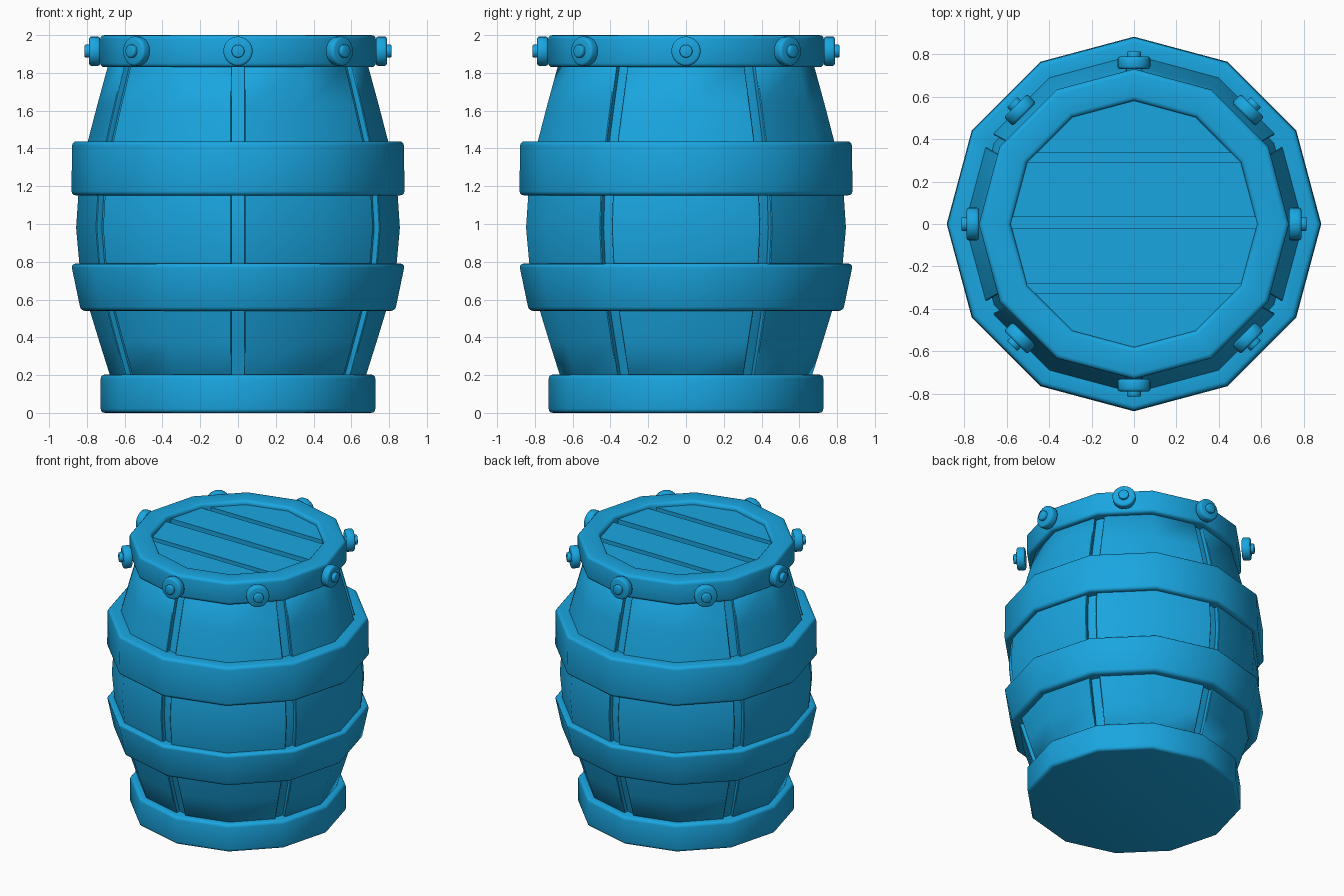
import bpy, bmesh
from math import sin, cos, pi, radians
from mathutils import Vector, Matrix

if "Cube" in bpy.data.objects:
    bpy.data.objects.remove(bpy.data.objects["Cube"])

SIDES = 12


def finish(name, bm, bevel=0.0, segments=3, sharp=40):
    bmesh.ops.recalc_face_normals(bm, faces=bm.faces[:])
    if bevel:
        edges = [e for e in bm.edges if len(e.link_faces) == 2
                 and e.calc_face_angle() > radians(50)]
        bmesh.ops.bevel(bm, geom=edges, offset=bevel, segments=segments,
                        profile=0.5, affect='EDGES')
    for f in bm.faces:
        f.smooth = True
    me = bpy.data.meshes.new(name)
    bm.to_mesh(me)
    bm.free()
    me.set_sharp_from_angle(angle=radians(sharp))
    ob = bpy.data.objects.new(name, me)
    bpy.context.collection.objects.link(ob)
    return ob


def lathe(name, profile, closed=True, bevel=0.0):
    """Twelve-sided turning of (radius, z) points; open profiles get end caps."""
    bm = bmesh.new()
    rings = [[bm.verts.new((r * cos(2 * pi * i / SIDES), r * sin(2 * pi * i / SIDES), z))
              for i in range(SIDES)] for r, z in profile]
    pairs = list(zip(rings, rings[1:]))
    if closed:
        pairs.append((rings[-1], rings[0]))
    else:
        bm.faces.new(rings[0])
        bm.faces.new(rings[-1])
    for a, b in pairs:
        for i in range(SIDES):
            j = (i + 1) % SIDES
            bm.faces.new((a[i], a[j], b[j], b[i]))
    return finish(name, bm, bevel)


def on_ring(r, degrees, z=0):
    return Vector((r * cos(radians(degrees)), r * sin(radians(degrees)), z))


# bulging side profile shared by core and staves
SIDE = [(0.675, 0.19), (0.735, 0.38), (0.79, 0.56), (0.84, 0.79), (0.857, 0.98),
        (0.845, 1.16), (0.797, 1.43), (0.745, 1.63), (0.685, 1.85)]

# core seen at the bottom of the gaps
lathe("barrel_core", [(r - 0.035, z) for r, z in SIDE], closed=False)

# six staves, two facets each
GAP = 0.035
for k in range(6):
    c = 60 * k
    bm = bmesh.new()
    rows = []
    for r, z in SIDE:
        row = []
        for depth in (0, 0.06):
            mid = on_ring(r - depth, c, z)
            pts = [mid]
            for s in (-1, 1):
                end = on_ring(r - depth, c + 30 * s, z)
                pts.append(end + (mid - end).normalized() * GAP)
            row.append([bm.verts.new(p) for p in (pts[1], pts[0], pts[2])])
        rows.append(row[0] + row[1][::-1])
    for a, b in zip(rows, rows[1:]):
        for i in range(6):
            j = (i + 1) % 6
            bm.faces.new((a[i], a[j], b[j], b[i]))
    bm.faces.new(rows[0])
    bm.faces.new(rows[-1])
    finish(f"stave_{k + 1}", bm, bevel=0.005, segments=1)

# base, hoops and top rim
lathe("base", [(0.727, 0.0), (0.727, 0.203)], closed=False, bevel=0.022)
lathe("lower_hoop", [(0.832, 0.54), (0.884, 0.79), (0.76, 0.79), (0.74, 0.54)], bevel=0.022)
lathe("upper_hoop", [(0.882, 1.152), (0.878, 1.438), (0.74, 1.438), (0.76, 1.152)], bevel=0.022)
lathe("top_rim", [(0.73, 1.83), (0.73, 2.0), (0.58, 2.0), (0.58, 1.83)], bevel=0.022)

# lid backing and four planks cut from a twelve-sided disc
lathe("lid_backing", [(0.6, 1.85), (0.6, 1.935)], closed=False)
for n, (lo, hi) in enumerate([(-0.7, -0.325), (-0.28, -0.022), (0.033, 0.29), (0.335, 0.7)]):
    bm = bmesh.new()
    bmesh.ops.create_cone(bm, cap_ends=True, segments=SIDES, radius1=0.6, radius2=0.6,
                          depth=0.06, matrix=Matrix.Translation((0, 0, 1.94)))
    for y, side in ((lo, -1), (hi, 1)):
        cut = bmesh.ops.bisect_plane(bm, geom=bm.verts[:] + bm.edges[:] + bm.faces[:],
                                     plane_co=(0, y, 0), plane_no=(0, side, 0),
                                     clear_outer=True)
        rim = [e for e in cut["geom_cut"] if isinstance(e, bmesh.types.BMEdge)]
        if rim:
            bmesh.ops.holes_fill(bm, edges=rim)
    finish(f"lid_plank_{n + 1}", bm)

# eight rivets around the rim: washer and head
for k in range(8):
    a = 45 * k
    for name, r0, r1, radius, bev in (("washer", 0.73, 0.788, 0.078, 0.012),
                                      ("rivet_head", 0.77, 0.812, 0.034, 0.006)):
        bm = bmesh.new()
        place = (Matrix.Translation(on_ring((r0 + r1) / 2, a, 1.915))
                 @ Matrix.Rotation(radians(a), 4, 'Z') @ Matrix.Rotation(pi / 2, 4, 'Y'))
        bmesh.ops.create_cone(bm, cap_ends=True, segments=20, radius1=radius,
                              radius2=radius, depth=r1 - r0, matrix=place)
        finish(f"{name}_{k + 1}", bm, bevel=bev, segments=2, sharp=50)

# one blue finish for every part
blue = bpy.data.materials.new("blue")
blue.diffuse_color = (0.01, 0.38, 0.75, 1)
blue.use_nodes = True
blue.node_tree.nodes["Principled BSDF"].inputs["Base Color"].default_value = blue.diffuse_color
for ob in bpy.context.collection.objects:
    ob.data.materials.append(blue)
